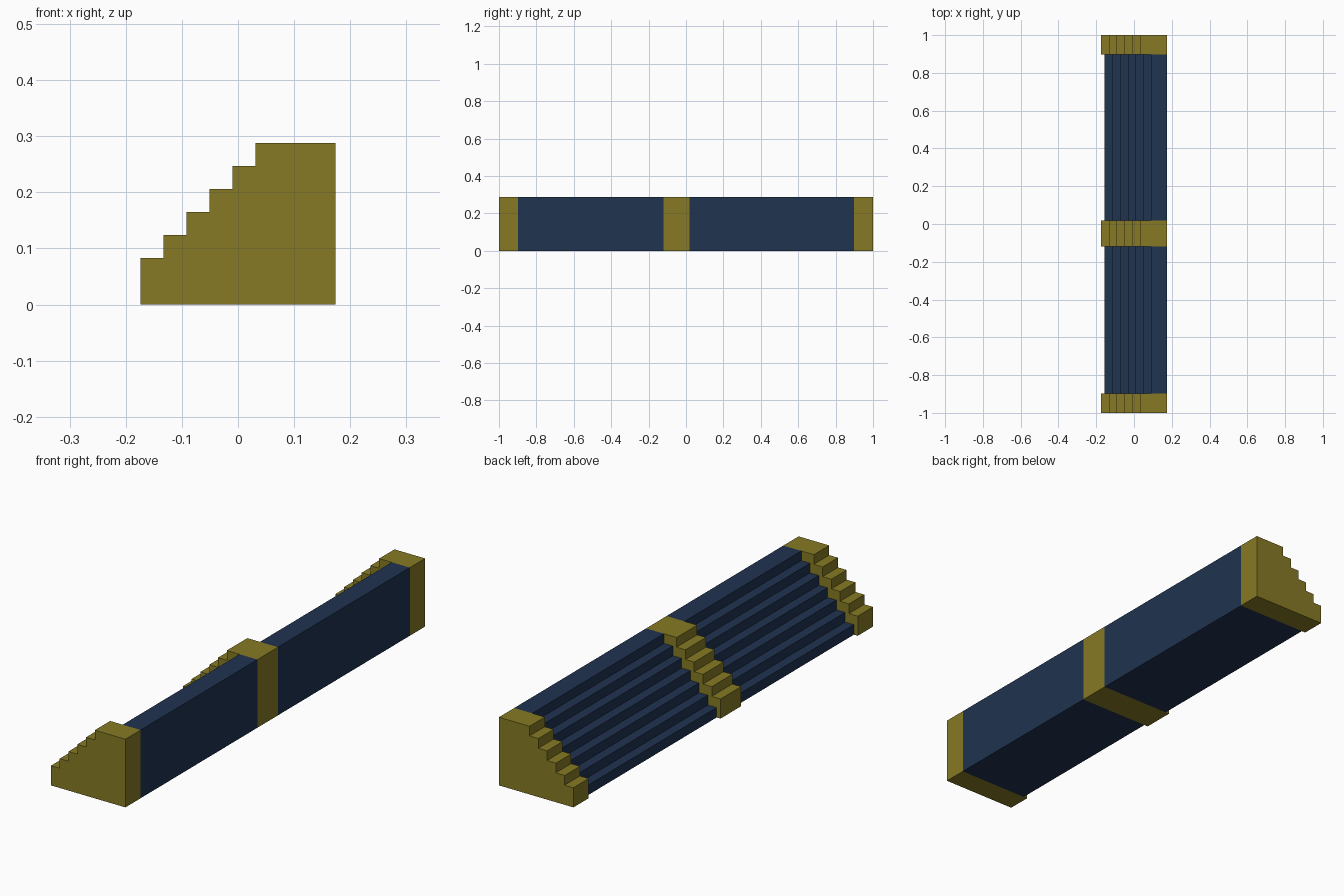
import bpy, bmesh

if "Cube" in bpy.data.objects:
    bpy.data.objects.remove(bpy.data.objects["Cube"])

STEP = 0.041             # tread depth and riser height
BACK, TOP = 0.174, 0.288


def material(name, color):
    m = bpy.data.materials.new(name)
    m.diffuse_color = (*color, 1)
    m.use_nodes = True
    m.node_tree.nodes["Principled BSDF"].inputs["Base Color"].default_value = m.diffuse_color
    return m


def stair_profile(front, first_height, count):
    """Closed (x, z) outline of a staircase rising towards +x."""
    pts = [(BACK, 0), (front, 0)]
    for i in range(count):
        z = first_height + i * STEP
        pts.append((front + i * STEP, z))
        pts.append((front + (i + 1) * STEP if i < count - 1 else BACK, z))
    return pts


def extrude_profile(name, profile, y0, y1, mat):
    bm = bmesh.new()
    face = bm.faces.new([bm.verts.new((x, y0, z)) for x, z in profile])
    ext = bmesh.ops.extrude_face_region(bm, geom=[face], use_keep_orig=True)
    verts = [g for g in ext["geom"] if isinstance(g, bmesh.types.BMVert)]
    bmesh.ops.translate(bm, verts=verts, vec=(0, y1 - y0, 0))
    bmesh.ops.recalc_face_normals(bm, faces=bm.faces)
    mesh = bpy.data.meshes.new(name)
    bm.to_mesh(mesh)
    bm.free()
    mesh.materials.append(mat)
    obj = bpy.data.objects.new(name, mesh)
    bpy.context.collection.objects.link(obj)
    return obj


gold = material("gold", (0.24, 0.195, 0.018))
blue = material("navy", (0.0137, 0.033, 0.08))

# Raised stepped dividers: two ends and one slightly off the middle
divider = stair_profile(-0.174, TOP - 5 * STEP, 6)
for name, y0, y1 in (("front_end_wall", -1.0, -0.898),
                     ("middle_wall", -0.119, 0.018),
                     ("back_end_wall", 0.898, 1.0)):
    extrude_profile(name, divider, y0, y1, gold)

# Seating steps between the dividers, lower and set back
seats = stair_profile(-0.156, TOP - 6 * STEP, 7)
for name, y0, y1 in (("front_steps", -0.898, -0.119),
                     ("back_steps", 0.018, 0.898)):
    extrude_profile(name, seats, y0, y1, blue)
